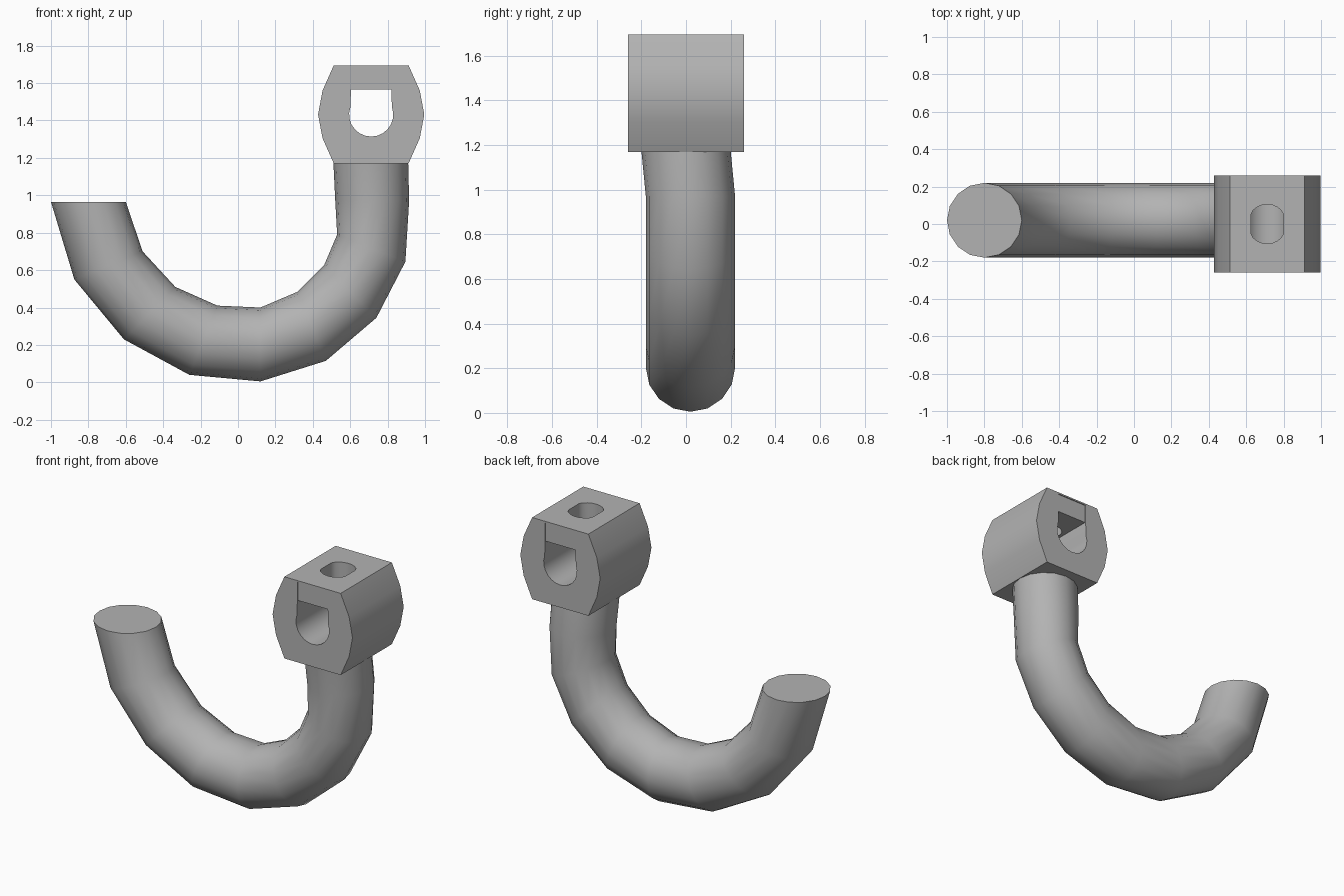
import bpy
import bmesh
from math import cos, sin, pi, radians

default = bpy.data.objects.get("Cube")
if default:
    bpy.data.objects.remove(default, do_unlink=True)

GREY = (0.45, 0.45, 0.45, 1)
metal = bpy.data.materials.new("plain grey")
metal.use_nodes = True
metal.diffuse_color = GREY
metal.node_tree.nodes["Principled BSDF"].inputs["Base Color"].default_value = GREY


def loft(name, rings):
    """Skin a list of equal-length closed rings and cap both ends."""
    bm = bmesh.new()
    rows = [[bm.verts.new(p) for p in ring] for ring in rings]
    n = len(rows[0])
    for a, b in zip(rows, rows[1:]):
        for i in range(n):
            j = (i + 1) % n
            bm.faces.new((a[i], a[j], b[j], b[i]))
    bm.faces.new(rows[0])
    bm.faces.new(rows[-1])
    bmesh.ops.recalc_face_normals(bm, faces=bm.faces)
    mesh = bpy.data.meshes.new(name)
    bm.to_mesh(mesh)
    bm.free()
    mesh.materials.append(metal)
    obj = bpy.data.objects.new(name, mesh)
    bpy.context.collection.objects.link(obj)
    return obj


def activate(obj):
    bpy.ops.object.select_all(action='DESELECT')
    obj.select_set(True)
    bpy.context.view_layer.objects.active = obj


def along_y(name, profile, depth):
    return loft(name, [[(x, y, z) for x, z in profile] for y in (-depth, depth)])


def cut(obj, cutter):
    activate(obj)
    mod = obj.modifiers.new("cut", 'BOOLEAN')
    mod.operation, mod.solver, mod.object = 'DIFFERENCE', 'EXACT', cutter
    bpy.ops.object.modifier_apply(modifier=mod.name)
    bpy.data.objects.remove(cutter, do_unlink=True)


# Curved hook bar: outer x, z and inner x, z of each section
sections = [
    (-1.0, .965, -.6, .965), (-.875, .55, -.51, .70), (-.61, .23, -.335, .51),
    (-.26, .04, -.11, .41), (.12, .005, .12, .40), (.47, .115, .32, .485),
    (.74, .345, .46, .625), (.895, .645, .53, .79), (.915, .97, .52, .97),
    (.91, 1.175, .51, 1.175)]
SIDES = 16
rings = []
for k, (ox, oz, ix, iz) in enumerate(sections):
    mid_y = 0 if k == len(sections) - 1 else .02
    ring = []
    for i in range(SIDES):
        a = 2 * pi * i / SIDES
        t = cos(a) / 2
        ring.append(((ox + ix) / 2 + (ox - ix) * t, mid_y + .2 * sin(a),
                     (oz + iz) / 2 + (oz - iz) * t))
    rings.append(ring)
hook = loft("hook_bar", rings)

# Head block with bulging sides
CX, CZ, DEPTH = .712, 1.432, .26
half = [(.2, 1.17), (.26, 1.305), (.284, CZ), (.26, 1.56), (.2, 1.695)]
profile = [(CX + x, z) for x, z in half] + [(CX - x, z) for x, z in reversed(half)]
head = along_y("head_block", profile, DEPTH)

# Keyhole passage through the block: round bottom, flat top
arc = [(CX + .118 * cos(a), CZ + .118 * sin(a))
       for a in (radians(160 + 220 * i / 14) for i in range(15))]
keyhole = [(CX + .108, 1.565), (CX - .108, 1.565)] + arc
cut(head, along_y("keyhole_cutter", keyhole, .4))

# Flat-sided round hole from the top into the passage
outline = []
for i in range(24):
    a = 2 * pi * i / 24
    outline.append((CX + max(-.086, min(.086, .105 * cos(a))), .105 * sin(a)))
cut(head, loft("top_hole_cutter", [[(x, y, z) for x, y in outline] for z in (1.45, 1.8)]))

# Shallow slot faces above the passage, front and back
for s in (-1, 1):
    y0, y1 = s * (DEPTH - .006), s * (DEPTH + .05)
    slot = [(CX - .108, 1.55), (CX + .108, 1.55), (CX + .108, 1.685), (CX - .108, 1.685)]
    cut(head, loft("slot_cutter", [[(x, y, z) for x, z in slot] for y in (y0, y1)]))

for obj in (hook, head):
    activate(obj)
    bpy.ops.object.shade_smooth_by_angle(angle=radians(32))
